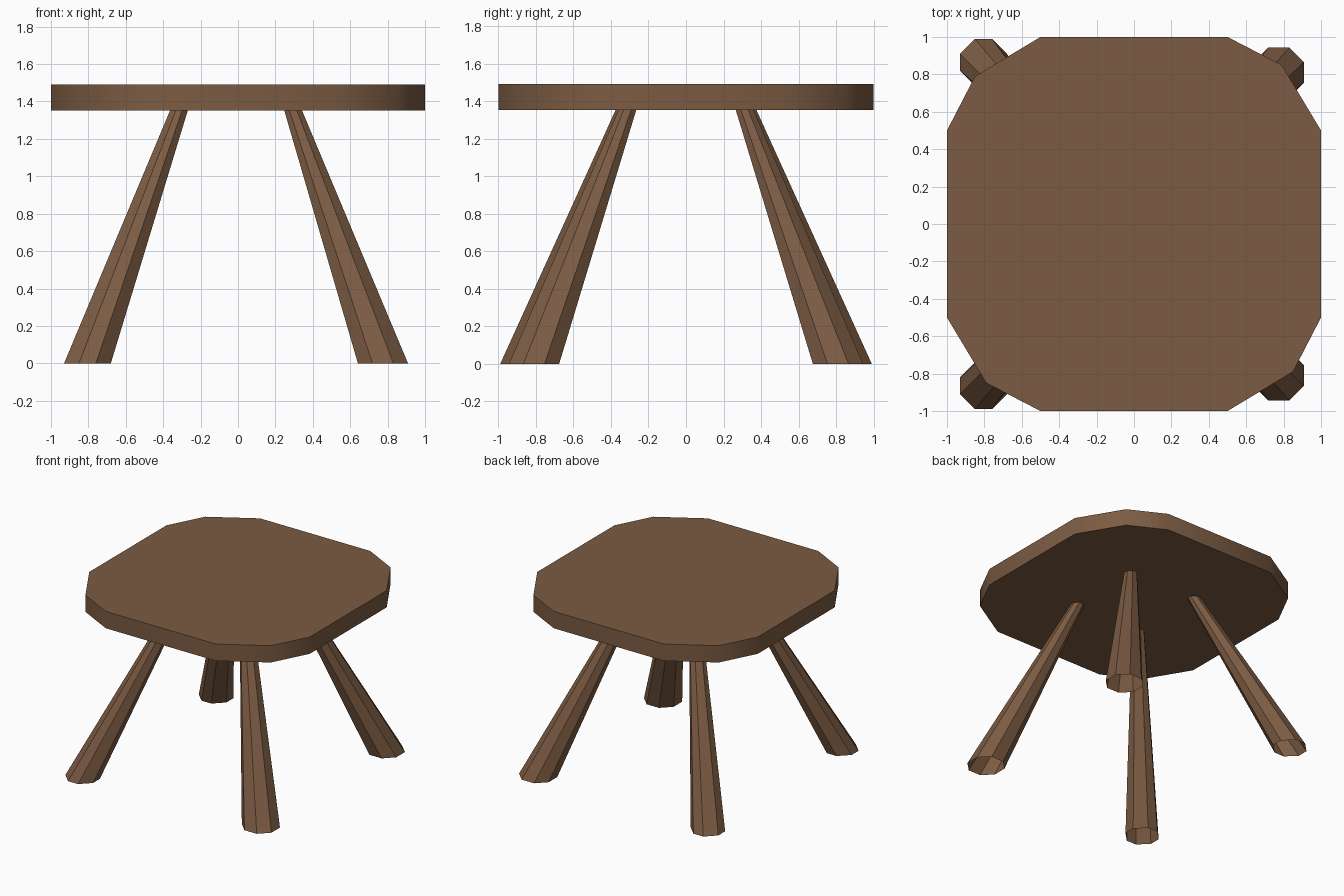
import bpy, math

if "Cube" in bpy.data.objects:
    bpy.data.objects.remove(bpy.data.objects["Cube"])

wood = bpy.data.materials.new("brown wood")
wood.diffuse_color = (0.2, 0.106, 0.056, 1)
wood.use_nodes = True
wood.node_tree.nodes["Principled BSDF"].inputs["Base Color"].default_value = wood.diffuse_color


def make_object(name, verts, faces):
    mesh = bpy.data.meshes.new(name)
    mesh.from_pydata(verts, [], faces)
    mesh.materials.append(wood)
    mesh.update()
    obj = bpy.data.objects.new(name, mesh)
    bpy.context.collection.objects.link(obj)
    return obj


def sides(n):
    return [(i, (i + 1) % n, (i + 1) % n + n, i + n) for i in range(n)]


# Seat: quarter outline turned four times, extruded into a slab
quarter = [(1.0, -0.5), (1.0, 0.5), (0.79, 0.85)]
outline = []
for k in range(4):
    c, s = [(1, 0), (0, 1), (-1, 0), (0, -1)][k]
    outline += [(c * x - s * y, s * x + c * y) for x, y in quarter]
n = len(outline)
verts = [(x, y, z) for z in (1.352, 1.49) for x, y in outline]
seat = make_object("seat", verts,
                   sides(n) + [tuple(reversed(range(n))), tuple(range(n, 2 * n))])
bpy.context.view_layer.objects.active = seat
seat.select_set(True)
bpy.ops.object.shade_smooth_by_angle(angle=math.radians(40))
seat.select_set(False)


# Legs: splayed eight-sided tapering tubes, open at the foot
def octagon(cx, cy, half, flat, z):
    pts = [(half, -flat), (half, flat), (flat, half), (-flat, half),
           (-half, flat), (-half, -flat), (-flat, -half), (flat, -half)]
    return [(cx + x, cy + y, z) for x, y in pts]


def leg(name, foot, top, half, flat):
    t = 0.047 / half
    rings = octagon(*foot, half, flat, 0) + octagon(*top, half * t, flat * t, 1.36)
    make_object(name, rings, sides(8) + [tuple(range(8, 16))])


for label, sy in (("front", -1), ("back", 1)):
    leg(label + "_left_leg", (-0.805, sy * 0.865), (-0.313, sy * 0.325), 0.125, 0.045)
    leg(label + "_right_leg", (0.775, sy * 0.81), (0.292, sy * 0.31), 0.134, 0.056)
